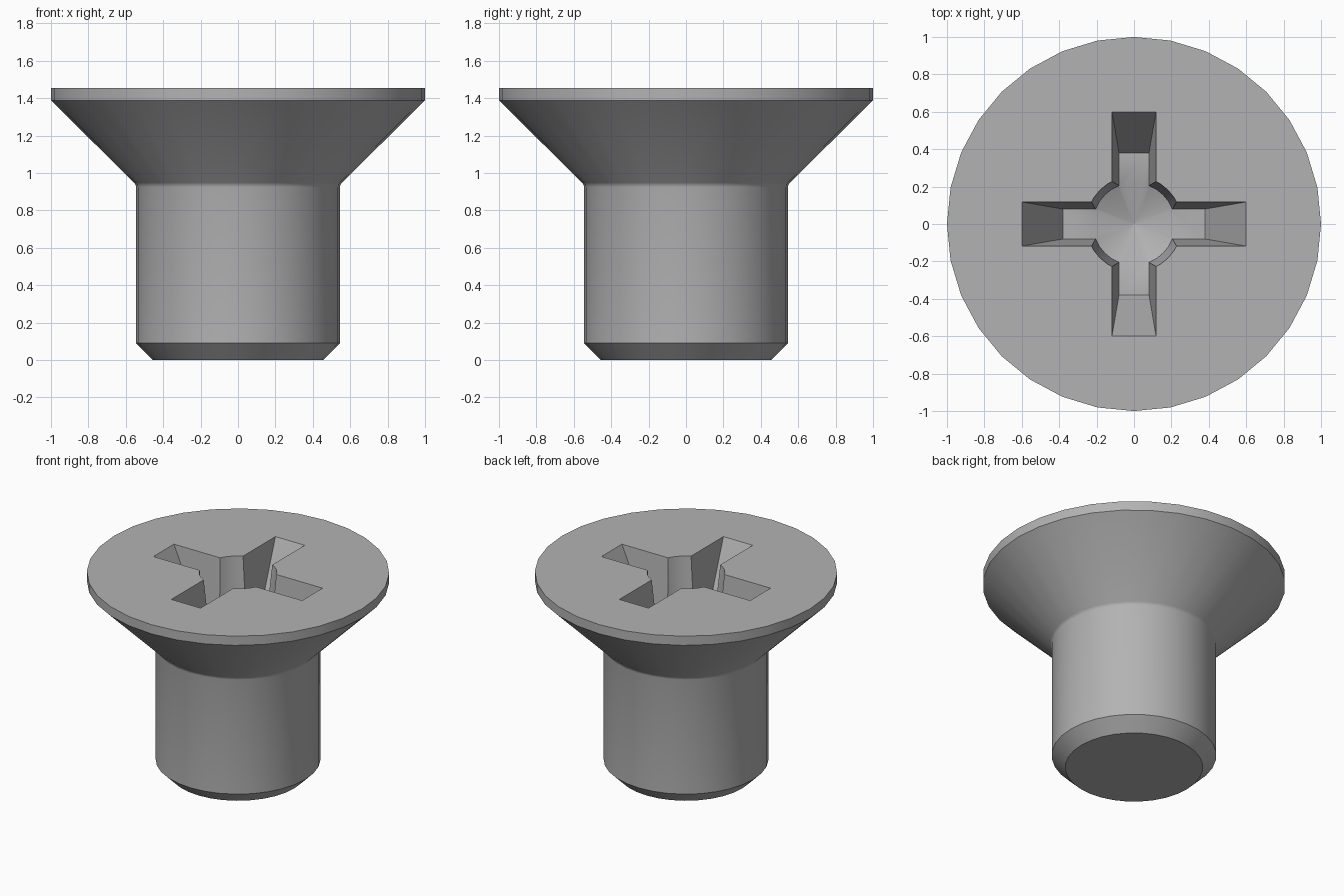
import bpy, bmesh, math

cube = bpy.data.objects.get("Cube")
if cube:
    bpy.data.objects.remove(cube, do_unlink=True)

SIDES = 32
TOP, FLOOR = 1.455, 1.025      # head face and recess floor heights
LIFT = 0.05                    # how far cutters rise above the head

steel = bpy.data.materials.new("grey steel")
steel.use_nodes = True
grey = (0.45, 0.45, 0.45, 1)
steel.diffuse_color = grey
steel.node_tree.nodes["Principled BSDF"].inputs["Base Color"].default_value = grey


def make_object(name, bm):
    bmesh.ops.recalc_face_normals(bm, faces=bm.faces)
    mesh = bpy.data.meshes.new(name)
    bm.to_mesh(mesh)
    bm.free()
    mesh.materials.append(steel)
    obj = bpy.data.objects.new(name, mesh)
    bpy.context.collection.objects.link(obj)
    return obj


def loft(name, rings):
    """Closed solid through a list of equal-length rings."""
    bm = bmesh.new()
    loops = [[bm.verts.new(p) for p in ring] for ring in rings]
    n = len(loops[0])
    for a, b in zip(loops, loops[1:]):
        for i in range(n):
            j = (i + 1) % n
            bm.faces.new((a[i], a[j], b[j], b[i]))
    bm.faces.new(loops[0][::-1])
    bm.faces.new(loops[-1])
    return make_object(name, bm)


def circle(r, z):
    steps = [2 * math.pi * i / SIDES for i in range(SIDES)]
    return [(r * math.cos(a), r * math.sin(a), z) for a in steps]


def rectangle(x, y, z):
    return [(-x, -y, z), (x, -y, z), (x, y, z), (-x, y, z)]


def tapered(low, high):
    """Size at the raised top of a cutter, continuing its taper."""
    return high + (high - low) * LIFT / (TOP - FLOOR)


# Screw body: chamfered tip, shank, small fillet, countersunk head, rim
profile = [(0.455, 0), (0.545, 0.09), (0.545, 0.925), (0.548, 0.938),
           (0.555, 0.948), (1, 1.388), (1, TOP)]
screw = loft("countersunk_screw", [circle(r, z) for r, z in profile])

# Recess core: tapered socket with a shallow conical bottom
core = loft("recess_core_cutter", [
    circle(0.002, FLOOR - 0.1), circle(0.22, FLOOR),
    circle(tapered(0.22, 0.257), TOP + LIFT)])

# Recess slots: two crossed tapered bars
cutters = [core]
length, width = tapered(0.38, 0.6), tapered(0.08, 0.118)
for name, turned in (("side_slot_cutter", False), ("front_slot_cutter", True)):
    low, high = (0.38, 0.08), (length, width)
    if turned:
        low, high = low[::-1], high[::-1]
    cutters.append(loft(name, [rectangle(*low, FLOOR),
                               rectangle(*high, TOP + LIFT)]))

# Cut the recess, then remove the helpers
bpy.context.view_layer.objects.active = screw
screw.select_set(True)
for cutter in cutters:
    cutter.hide_render = True
    cut = screw.modifiers.new(cutter.name, "BOOLEAN")
    cut.operation = "DIFFERENCE"
    cut.solver = "EXACT"
    cut.object = cutter
    bpy.ops.object.modifier_apply(modifier=cut.name)
for cutter in cutters:
    bpy.data.objects.remove(cutter, do_unlink=True)

bpy.ops.object.shade_smooth_by_angle(angle=math.radians(30))
